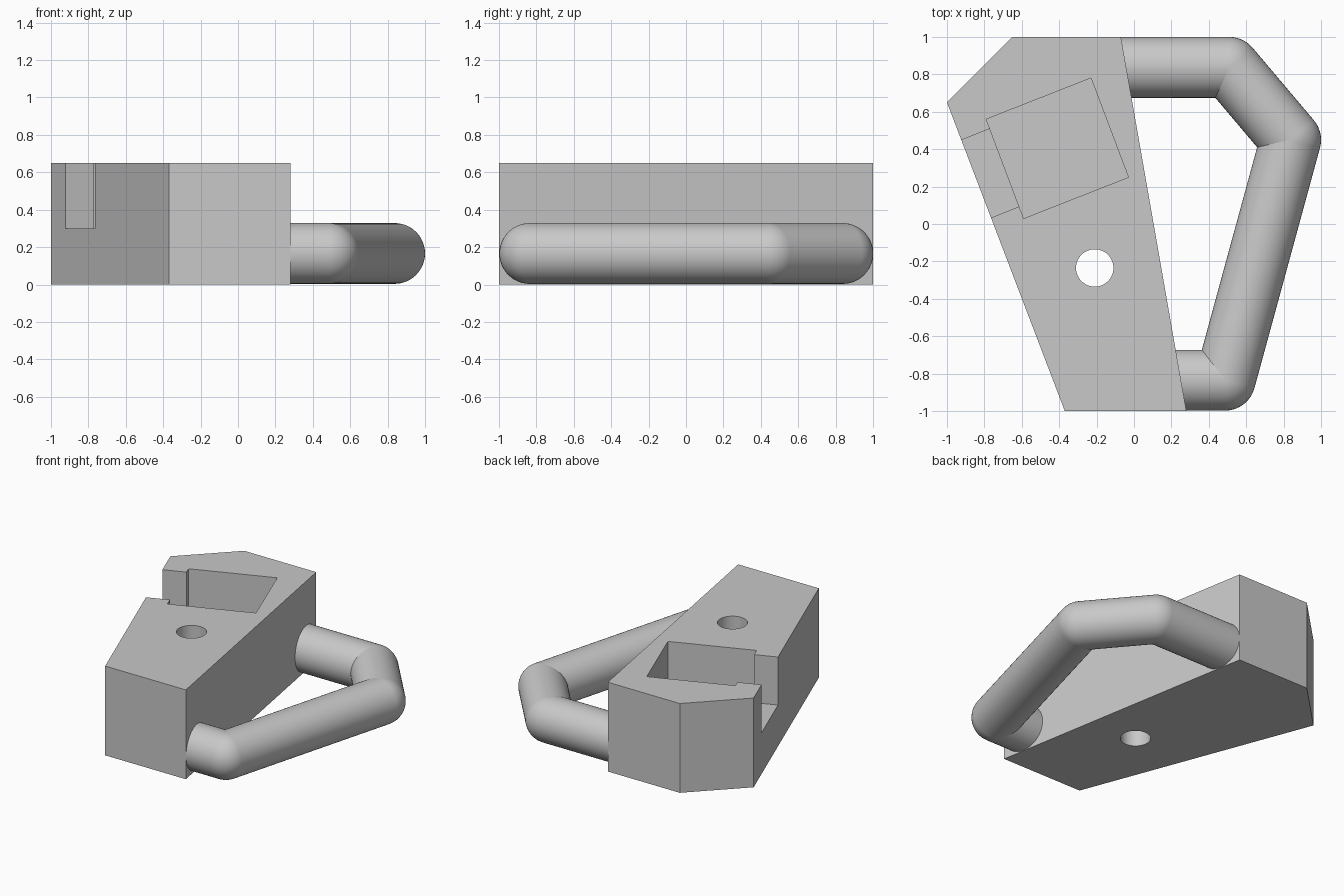
import bpy, bmesh, math
from mathutils import Vector, Matrix

cube = bpy.data.objects.get("Cube")
if cube:
    bpy.data.objects.remove(cube, do_unlink=True)

grey = bpy.data.materials.new("light_grey")
grey.use_nodes = True
colour = (0.58, 0.58, 0.58, 1)
grey.diffuse_color = colour
grey.node_tree.nodes["Principled BSDF"].inputs["Base Color"].default_value = colour


def make_object(name, bm):
    bmesh.ops.recalc_face_normals(bm, faces=bm.faces)
    mesh = bpy.data.meshes.new(name)
    bm.to_mesh(mesh)
    bm.free()
    mesh.materials.append(grey)
    obj = bpy.data.objects.new(name, mesh)
    bpy.context.collection.objects.link(obj)
    return obj


def prism(name, outline, low, high):
    """Extrude a flat outline from low to high."""
    bm = bmesh.new()
    base = bm.faces.new([bm.verts.new((x, y, low)) for x, y in outline])
    top = bmesh.ops.extrude_face_region(bm, geom=[base])["geom"]
    verts = [v for v in top if isinstance(v, bmesh.types.BMVert)]
    bmesh.ops.translate(bm, verts=verts, vec=(0, 0, high - low))
    return make_object(name, bm)


def activate(obj):
    bpy.ops.object.select_all(action='DESELECT')
    obj.select_set(True)
    bpy.context.view_layer.objects.active = obj


def cut(target, cutter):
    cutter.hide_render = True
    mod = target.modifiers.new("cut", 'BOOLEAN')
    mod.operation = 'DIFFERENCE'
    mod.solver = 'EXACT'
    mod.object = cutter
    activate(target)
    bpy.ops.object.modifier_apply(modifier=mod.name)
    bpy.data.objects.remove(cutter, do_unlink=True)


# Tapered block
HEIGHT = 0.65
body = prism("body", [(-1, 0.65), (-0.65, 1), (-0.07, 1), (0.28, -1), (-0.37, -1)], 0, HEIGHT)

# Square pocket, turned to follow the slanted side
cut(body, prism("pocket_cutter",
                [(-0.79, 0.56), (-0.23, 0.78), (-0.03, 0.25), (-0.59, 0.03)], 0.2, 1))

# Side slot opening into the pocket
cut(body, prism("slot_cutter",
                [(-1.02, 0.41), (-0.72, 0.53), (-0.56, 0.115), (-0.86, -0.005)], 0.3, 1.1))

# Through hole
HOLE = Vector((-0.21, -0.235))
steps = [2 * math.pi * i / 48 for i in range(48)]
cut(body, prism("hole_cutter",
                [(HOLE.x + 0.1 * math.cos(a), HOLE.y + 0.1 * math.sin(a)) for a in steps], -0.5, 1.5))
activate(body)
bpy.ops.object.shade_smooth_by_angle(angle=math.radians(30))

# Round handle: straight tubes with ball joints at the bends
RADIUS = 0.1625
path = [Vector((x, y, 0.166)) for x, y in
        [(-0.1, 0.8375), (0.51, 0.8375), (0.8375, 0.45), (0.487, -0.835), (0.1, -0.835)]]
bm = bmesh.new()
for a, b in zip(path, path[1:]):
    along = b - a
    turn = along.to_track_quat('Z', 'Y').to_matrix().to_4x4()
    bmesh.ops.create_cone(bm, cap_ends=False, segments=48, radius1=RADIUS, radius2=RADIUS,
                          depth=along.length, matrix=Matrix.Translation((a + b) / 2) @ turn)
for joint in path[1:-1]:
    bmesh.ops.create_uvsphere(bm, u_segments=48, v_segments=24, radius=RADIUS,
                              matrix=Matrix.Translation(joint))
handle = make_object("handle", bm)
activate(handle)
bpy.ops.object.shade_smooth_by_angle(angle=math.radians(40))
